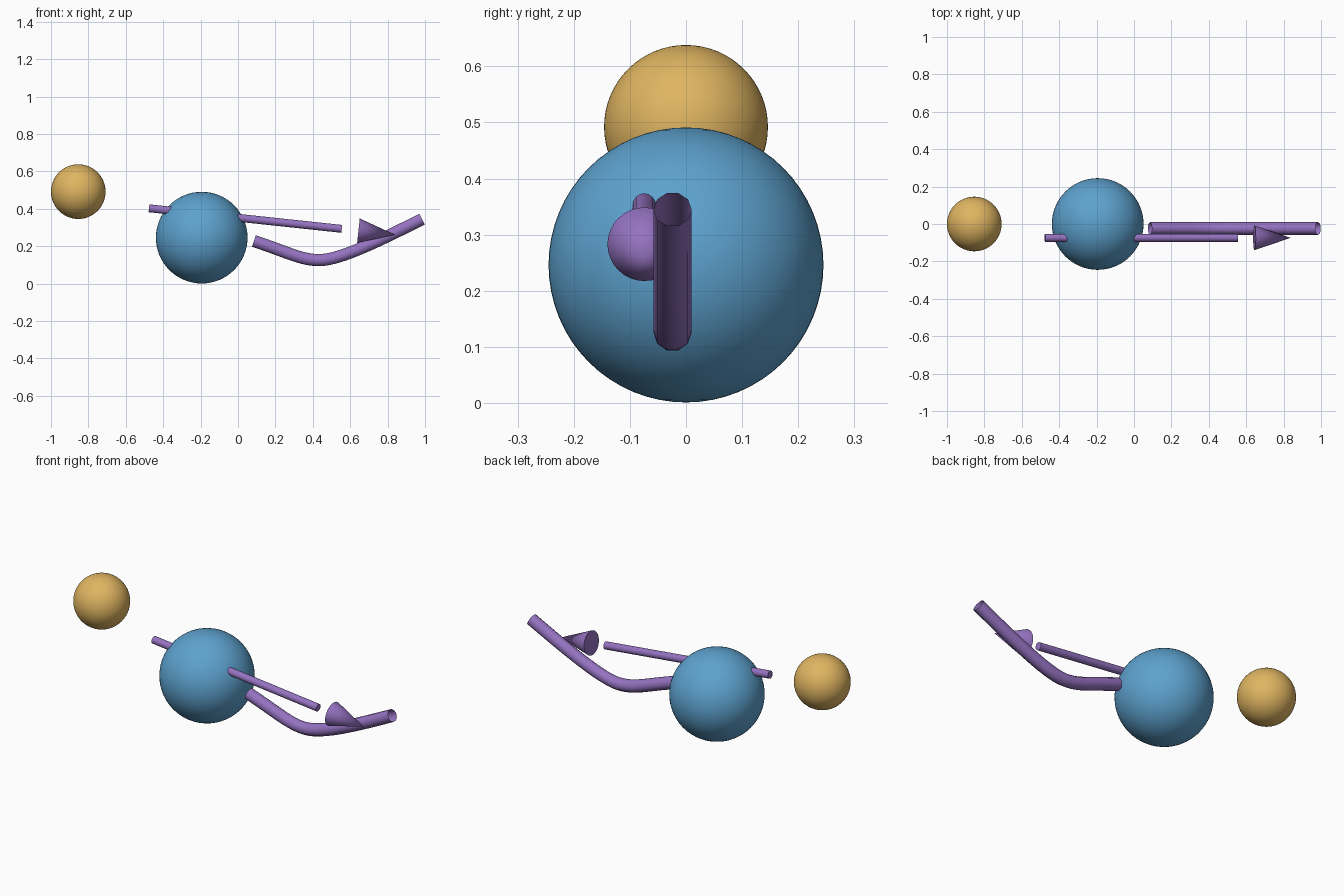
import bpy
import math
from mathutils import Vector

cube = bpy.data.objects.get("Cube")
if cube:
    bpy.data.objects.remove(cube, do_unlink=True)


def material(name, rgb):
    mat = bpy.data.materials.new(name)
    mat.use_nodes = True
    mat.diffuse_color = (*rgb, 1)
    mat.node_tree.nodes["Principled BSDF"].inputs["Base Color"].default_value = (*rgb, 1)
    return mat


blue = material("sky blue", (0.11, 0.36, 0.62))
gold = material("warm gold", (0.74, 0.46, 0.12))
purple = material("soft purple", (0.30, 0.17, 0.53))


def finish(name, mat):
    obj = bpy.context.object
    obj.name = name
    obj.data.materials.append(mat)
    bpy.ops.object.shade_smooth_by_angle(angle=math.radians(40))
    return obj


def ball(name, center, radius, mat):
    bpy.ops.mesh.primitive_uv_sphere_add(segments=64, ring_count=32, radius=radius, location=center)
    return finish(name, mat)


def tapered_bar(name, start, end, r1, r2, sides, mat):
    start, end = Vector(start), Vector(end)
    axis = end - start
    bpy.ops.mesh.primitive_cone_add(
        vertices=sides, radius1=r1, radius2=r2, depth=axis.length,
        location=(start + end) / 2,
        rotation=axis.to_track_quat("Z", "Y").to_euler())
    return finish(name, mat)


# Two balls
ball("large_ball", (-0.194, 0, 0.246), 0.245, blue)
ball("small_ball", (-0.854, 0, 0.492), 0.146, gold)

# Straight arrow: shaft through the large ball and a separate head
tapered_bar("arrow_shaft", (-0.476, -0.074, 0.403), (0.555, -0.074, 0.293), 0.021, 0.021, 16, purple)
tapered_bar("arrow_head", (0.644, -0.074, 0.283), (0.838, -0.074, 0.262), 0.066, 0, 32, purple)

# Bent open tube: each point has left handle, position, right handle in x and z
path = [
    ((0.0, 0.256), (0.085, 0.228), (0.27, 0.167)),
    ((0.336, 0.126), (0.436, 0.126), (0.55, 0.126)),
    ((0.78, 0.243), (0.984, 0.345), (1.1, 0.403)),
]
curve = bpy.data.curves.new("bent_tube", "CURVE")
curve.dimensions = "3D"
curve.bevel_depth = 0.034
curve.bevel_resolution = 3
curve.resolution_u = 16
spline = curve.splines.new("BEZIER")
spline.bezier_points.add(len(path) - 1)
for point, (left, middle, right) in zip(spline.bezier_points, path):
    point.handle_left_type = point.handle_right_type = "FREE"
    point.handle_left = (left[0], -0.024, left[1])
    point.co = (middle[0], -0.024, middle[1])
    point.handle_right = (right[0], -0.024, right[1])
tube = bpy.data.objects.new("bent_tube", curve)
bpy.context.collection.objects.link(tube)
bpy.ops.object.select_all(action="DESELECT")
tube.select_set(True)
bpy.context.view_layer.objects.active = tube
bpy.ops.object.convert(target="MESH")
finish("bent_tube", purple)
